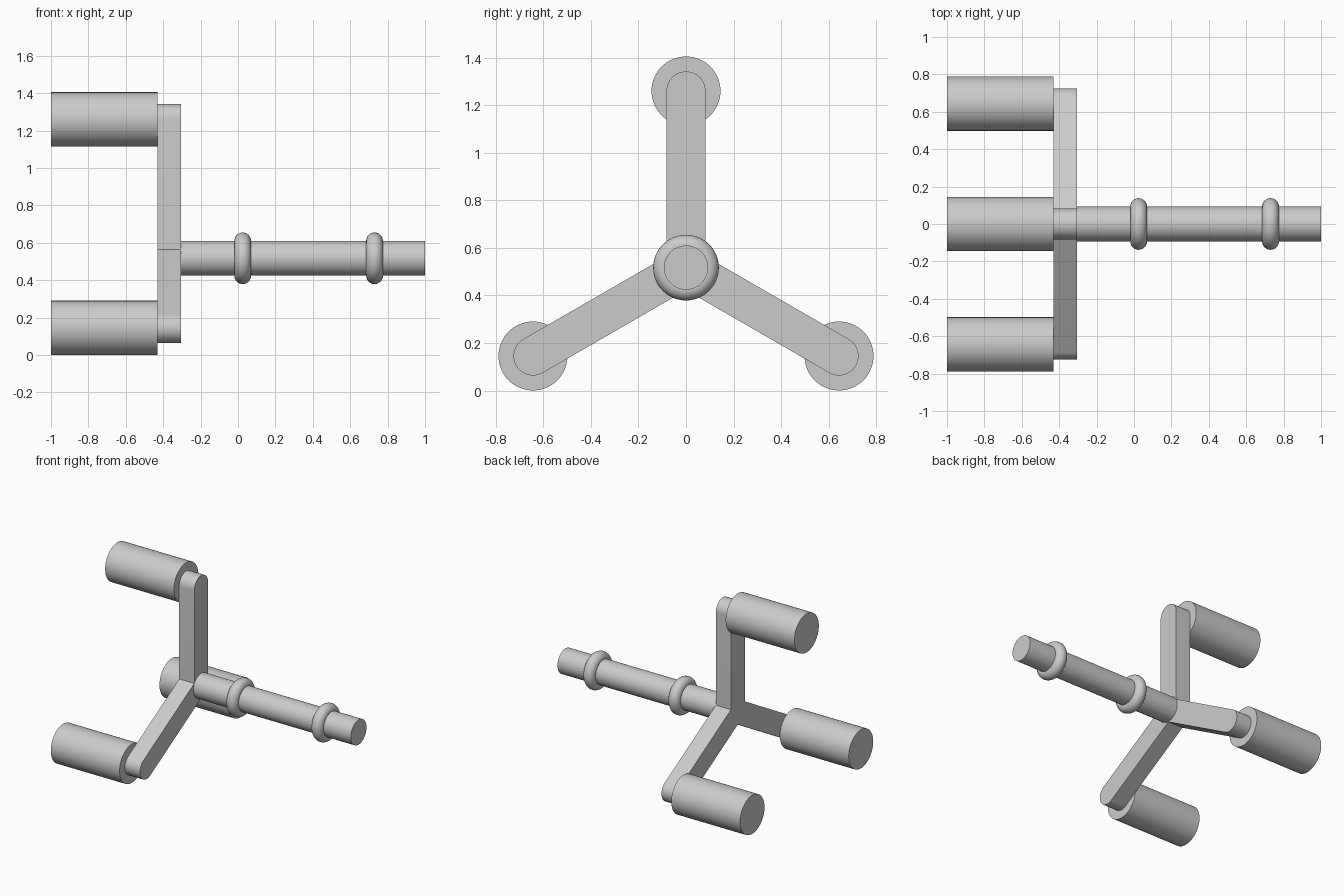
import bpy
import bmesh
from math import sin, cos, pi, radians
from mathutils import Matrix, Vector

if "Cube" in bpy.data.objects:
    bpy.data.objects.remove(bpy.data.objects["Cube"], do_unlink=True)

HUB_Z = 0.517        # height of the shaft axis
REACH = 0.743        # hub to grip distance
HALF_W = 0.082       # half the arm width
ARM_BACK, ARM_FRONT = -0.43, -0.305

grey = bpy.data.materials.new("light grey")
grey.use_nodes = True
colour = (0.6, 0.6, 0.6, 1)
grey.diffuse_color = colour
grey.node_tree.nodes["Principled BSDF"].inputs["Base Color"].default_value = colour


def finish(obj, name):
    obj.name = name
    obj.data.materials.append(grey)
    bpy.ops.object.select_all(action="DESELECT")
    obj.select_set(True)
    bpy.context.view_layer.objects.active = obj
    bpy.ops.object.shade_smooth_by_angle(angle=radians(30))


def rod(name, radius, x0, x1, y, z):
    bpy.ops.mesh.primitive_cylinder_add(
        vertices=64, radius=radius, depth=x1 - x0,
        location=((x0 + x1) / 2, y, z), rotation=(0, pi / 2, 0))
    finish(bpy.context.object, name)


# Three-armed crank: one Y-shaped outline with rounded tips, extruded along x
angles = [pi / 2 + i * 2 * pi / 3 for i in range(3)]
outline = []
for a in angles:
    turn = Matrix.Rotation(a, 2)
    for i in range(25):
        t = -pi / 2 + pi * i / 24
        outline.append(turn @ Vector((REACH + HALF_W * cos(t), HALF_W * sin(t))))
    # inner corner where this arm meets the next
    notch = HALF_W / sin(pi / 3)
    outline.append(Vector((notch * cos(a + pi / 3), notch * sin(a + pi / 3))))

bm = bmesh.new()
face = bm.faces.new([bm.verts.new((ARM_BACK, p.x, HUB_Z + p.y)) for p in outline])
extruded = bmesh.ops.extrude_face_region(bm, geom=[face])["geom"]
bmesh.ops.translate(bm, vec=(ARM_FRONT - ARM_BACK, 0, 0),
                    verts=[v for v in extruded if isinstance(v, bmesh.types.BMVert)])
bmesh.ops.recalc_face_normals(bm, faces=bm.faces)
mesh = bpy.data.meshes.new("crank_arms")
bm.to_mesh(mesh)
bm.free()
arms = bpy.data.objects.new("crank_arms", mesh)
bpy.context.collection.objects.link(arms)
finish(arms, "crank_arms")

# Grips at the arm tips
for a, side in zip(angles, ("top", "front", "back")):
    rod(side + "_grip", 0.145, -1, ARM_BACK, REACH * cos(a), HUB_Z + REACH * sin(a))

# Shaft and its two collars
rod("shaft", 0.093, ARM_FRONT, 1, 0, HUB_Z)
for x, name in ((0.025, "inner_collar"), (0.73, "outer_collar")):
    bpy.ops.mesh.primitive_torus_add(
        major_radius=0.093, minor_radius=0.045, major_segments=64, minor_segments=24,
        location=(x, 0, HUB_Z), rotation=(0, pi / 2, 0))
    finish(bpy.context.object, name)
